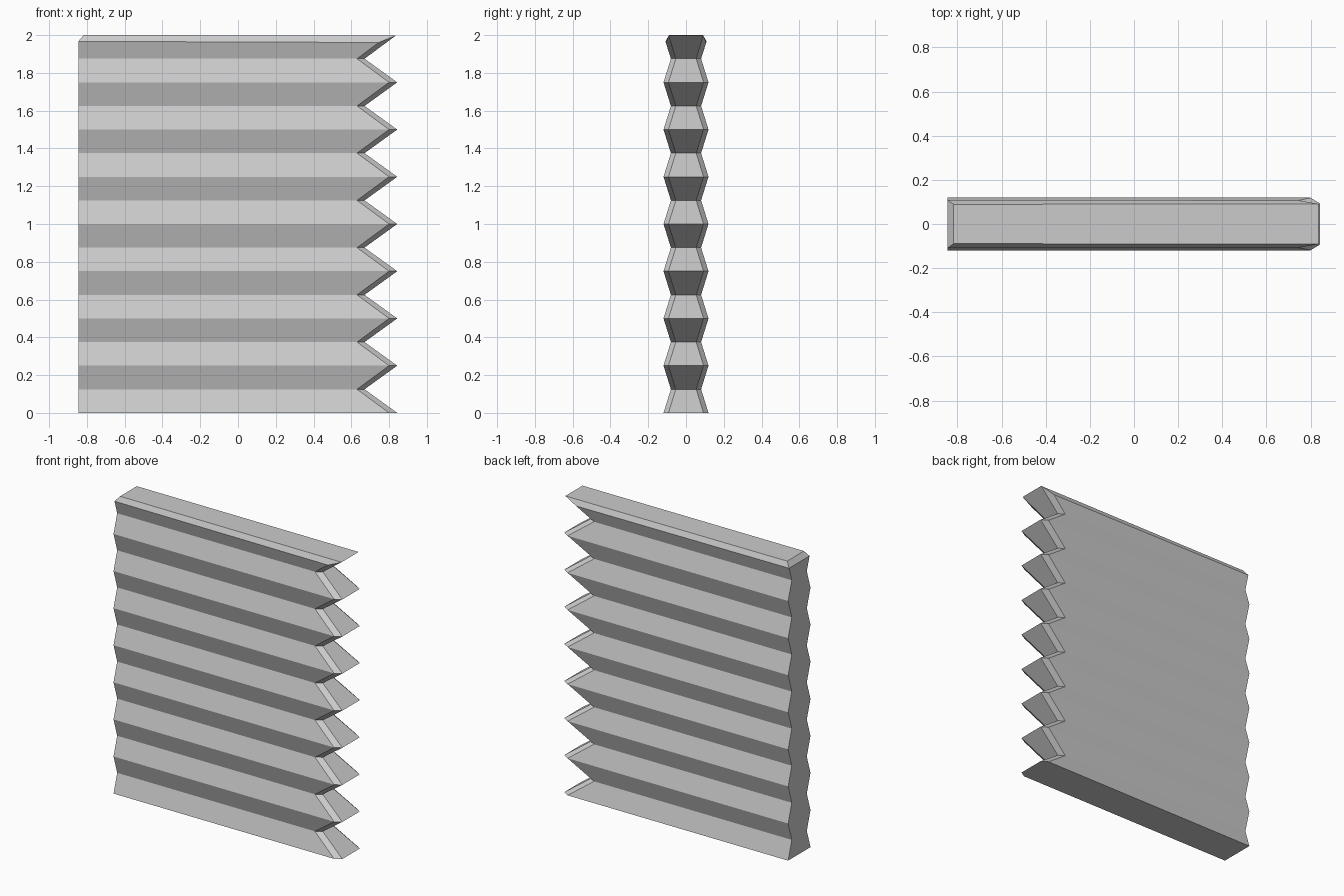
import bpy, bmesh

if "Cube" in bpy.data.objects:
    bpy.data.objects.remove(bpy.data.objects["Cube"])

bm = bmesh.new()


def ring(left, shoulder, tip):
    """Six-sided outline from three (x, y, z) corners mirrored across y."""
    pts = [left, shoulder, tip]
    front = [(x, -y, z) for x, y, z in pts]
    return [bm.verts.new(p) for p in front + pts[::-1]]


# Alternating wide ridges and narrow valleys
PITCH = 0.125
rings = []
for i in range(16):
    z = i * PITCH
    if i % 2 == 0:
        rings.append(ring((-0.845, 0.119, z), (0.80, 0.119, z), (0.843, 0.093, z)))
    else:
        rings.append(ring((-0.845, 0.08, z), (0.63, 0.08, z), (0.67, 0.054, z)))

# Final ridge, cut off by the bevel around the top
rings.append(ring((-0.845, 0.109, 1.967), (0.745, 0.107, 1.961), (0.836, 0.091, 1.998)))

# Pleated walls
for a, b in zip(rings, rings[1:]):
    for j in range(6):
        k = (j + 1) % 6
        bm.faces.new((a[j], a[k], b[k], b[j]))

# Flat base
bm.faces.new(rings[0][::-1])

# Bevelled top cap
lf, sf, tf, tb, sb, lb = rings[-1]
cf = bm.verts.new((-0.817, -0.089, 2.0))
cb = bm.verts.new((-0.817, 0.089, 2.0))
for face in ((lf, sf, tf, cf), (lb, cb, tb, sb), (lf, cf, cb, lb), (cf, tf, tb, cb)):
    bm.faces.new(face)

bmesh.ops.recalc_face_normals(bm, faces=bm.faces)
mesh = bpy.data.meshes.new("pleated_bellows")
bm.to_mesh(mesh)
bm.free()
bpy.context.collection.objects.link(bpy.data.objects.new("pleated_bellows", mesh))
